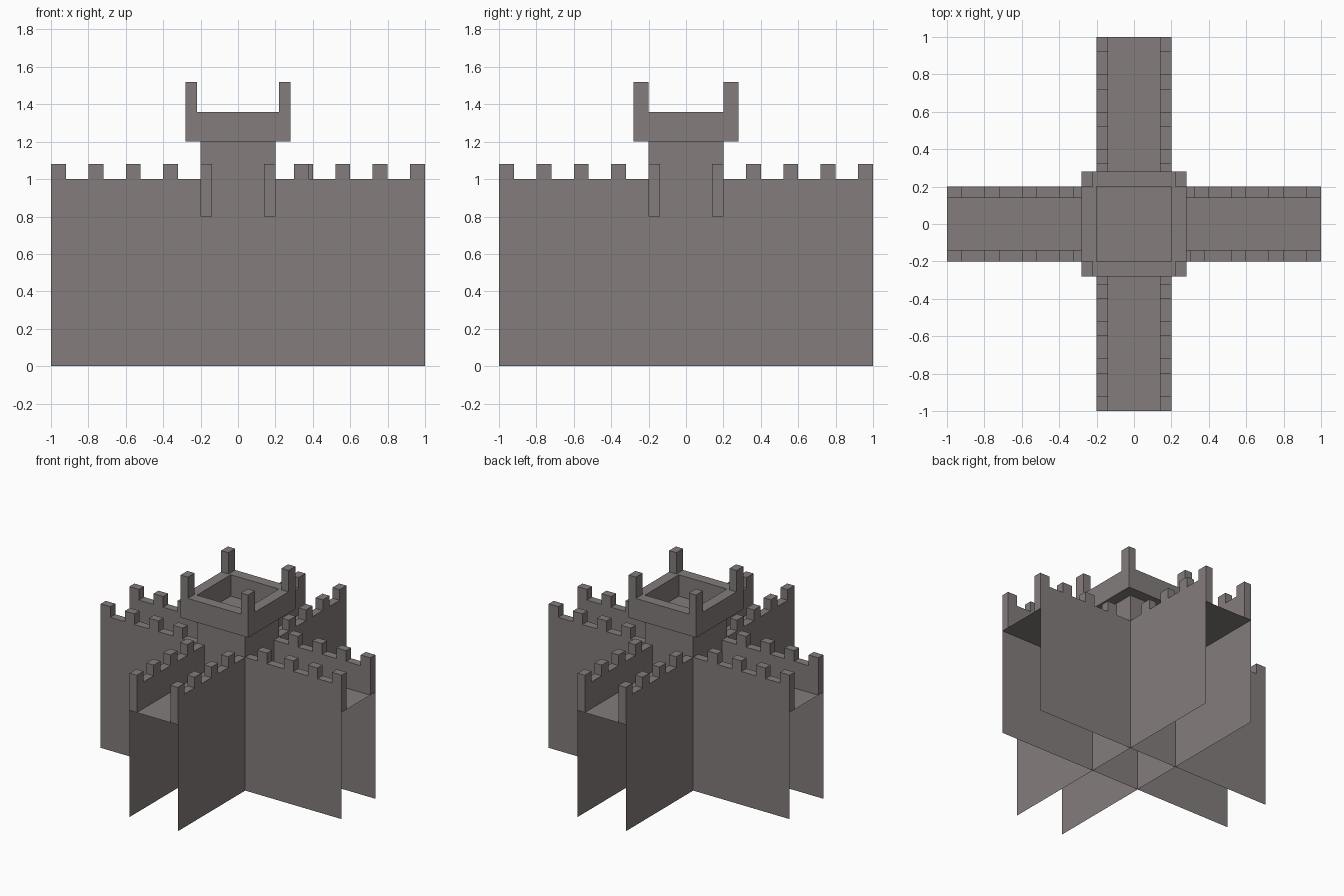
import bpy, bmesh, math
from mathutils import Matrix

if "Cube" in bpy.data.objects:
    bpy.data.objects.remove(bpy.data.objects["Cube"])

stone = bpy.data.materials.new("dark_grey_stone")
stone.diffuse_color = (0.227, 0.204, 0.200, 1)
stone.use_nodes = True
stone.node_tree.nodes["Principled BSDF"].inputs["Base Color"].default_value = stone.diffuse_color

ARM, HALF, FLOOR, WALL, MERLON = 1.0, 0.2, 0.8, 1.0, 1.08


def finish(bm, name):
    me = bpy.data.meshes.new(name)
    bm.to_mesh(me)
    bm.free()
    me.materials.append(stone)
    ob = bpy.data.objects.new(name, me)
    bpy.context.collection.objects.link(ob)
    return ob


def face(bm, pts):
    return bm.faces.new([bm.verts.new(p) for p in pts])


def box(name, lo, hi):
    bm = bmesh.new()
    bmesh.ops.create_cube(bm, size=1)
    for v in bm.verts:
        v.co = [(a + b) / 2 + c * (b - a) for a, b, c in zip(lo, hi, v.co)]
    return finish(bm, name)


def turned(bm, k):
    bmesh.ops.rotate(bm, verts=bm.verts, matrix=Matrix.Rotation(k * math.pi / 2, 3, 'Z'))


# Thin wall sheets crossing under the walkways
for k in range(4):
    bm = bmesh.new()
    face(bm, [(-ARM, -HALF, 0), (ARM, -HALF, 0), (ARM, -HALF, FLOOR), (-ARM, -HALF, FLOOR)])
    turned(bm, k)
    finish(bm, f"wall_sheet_{k}")

# Walkway floors: one for each arm and one in the middle
for k in range(4):
    bm = bmesh.new()
    face(bm, [(HALF, -HALF, FLOOR), (ARM, -HALF, FLOOR), (ARM, HALF, FLOOR), (HALF, HALF, FLOOR)])
    turned(bm, k)
    finish(bm, f"walkway_{k}")
bm = bmesh.new()
face(bm, [(-HALF, -HALF, FLOOR), (HALF, -HALF, FLOOR), (HALF, HALF, FLOOR), (-HALF, HALF, FLOOR)])
finish(bm, "middle_floor")

# Crenellated parapets: notched profile pushed through the wall thickness
for k in range(4):
    for side in (-1, 1):
        starts = [0.32, 0.52, 0.72, 0.92]
        if k == 0 and side == -1:
            starts[0] = 0.30
        prof = [(HALF, FLOOR), (HALF, WALL)]
        for s in starts:
            e = s + 0.08
            prof += [(s, WALL), (s, MERLON), (e, MERLON)]
            if e < 0.99:
                prof.append((e, WALL))
        prof.append((ARM, FLOOR))
        bm = bmesh.new()
        f = face(bm, [(u, side * HALF, z) for u, z in prof])
        ext = bmesh.ops.extrude_face_region(bm, geom=[f], use_keep_orig=True)
        for v in ext["geom"]:
            if isinstance(v, bmesh.types.BMVert):
                v.co.y -= side * 0.06
        bmesh.ops.recalc_face_normals(bm, faces=bm.faces)
        turned(bm, k)
        finish(bm, f"parapet_{k}_{'front' if side < 0 else 'back'}")

# Tower shaft, its top is the floor of the lookout
bm = bmesh.new()
bmesh.ops.create_cube(bm, size=1)
for v in bm.verts:
    v.co = (v.co.x * 2 * HALF, v.co.y * 2 * HALF, 1.0 + v.co.z * 0.4)
bm.normal_update()
bmesh.ops.delete(bm, geom=[f for f in bm.faces if f.normal.z < -0.5], context='FACES_ONLY')
finish(bm, "tower_shaft")

# Overhanging lookout rim with a square opening
bm = bmesh.new()
rings = [[bm.verts.new((sx * r, sy * r, z)) for sx, sy in ((-1, -1), (1, -1), (1, 1), (-1, 1))]
         for r, z in ((0.28, 1.2), (0.28, 1.36), (HALF, 1.36), (HALF, 1.2))]
for i in range(4):
    a, b = rings[i], rings[(i + 1) % 4]
    for j in range(4):
        bm.faces.new((a[j], a[(j + 1) % 4], b[(j + 1) % 4], b[j]))
bmesh.ops.recalc_face_normals(bm, faces=bm.faces)
finish(bm, "lookout_rim")

# Corner posts on the rim
for sx in (-1, 1):
    for sy in (-1, 1):
        x, y = sorted((sx * 0.22, sx * 0.28)), sorted((sy * 0.20, sy * 0.28))
        box(f"corner_post_{'right' if sx > 0 else 'left'}_{'back' if sy > 0 else 'front'}",
            (x[0], y[0], 1.36), (x[1], y[1], 1.52))
